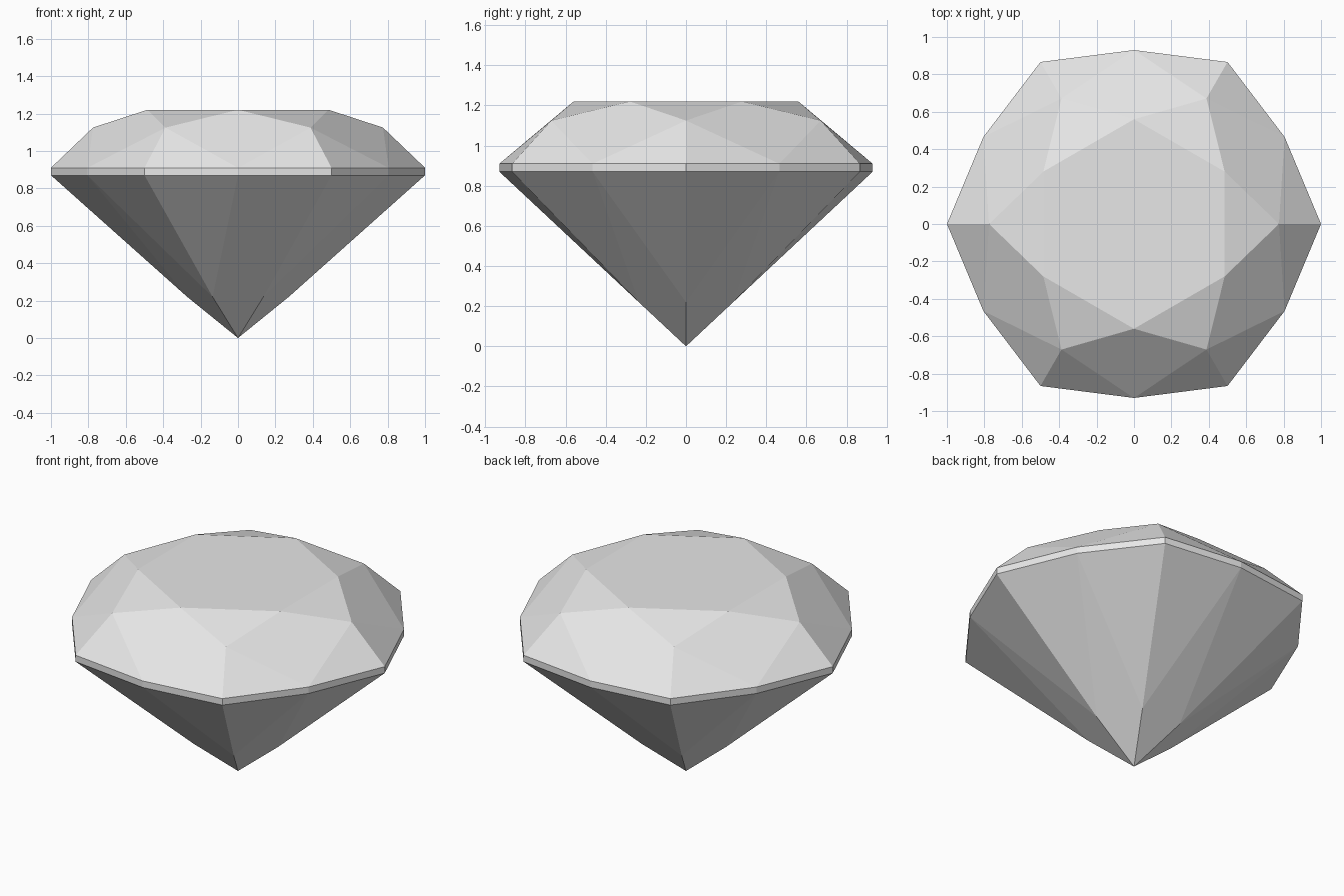
import bpy
import bmesh
from math import cos, sin, radians

if "Cube" in bpy.data.objects:
    bpy.data.objects.remove(bpy.data.objects["Cube"], do_unlink=True)

# Gem colour
grey = bpy.data.materials.new("gem_grey")
grey.use_nodes = True
colour = (0.8, 0.8, 0.8, 1)
grey.diffuse_color = colour
grey.node_tree.nodes["Principled BSDF"].inputs["Base Color"].default_value = colour

SIDES = 6
STEP = 360 / SIDES
HALF = STEP / 2
bm = bmesh.new()


def ring(radius, z, offset=0):
    """Six vertices evenly spaced round the gem."""
    angles = [radians(i * STEP + offset) for i in range(SIDES)]
    return [bm.verts.new((radius * cos(a), radius * sin(a), z)) for a in angles]


# Rings of corners, from the table down to the culet
table = ring(0.56, 1.22, HALF)
crown = ring(0.775, 1.125)
top_main, top_mid = ring(1, 0.91), ring(0.93, 0.91, HALF)
low_main, low_mid = ring(1, 0.87), ring(0.93, 0.87, HALF)
pavilion = ring(0.2716, 0.22)
culet = bm.verts.new((0, 0, 0))

bm.faces.new(table)
for i in range(SIDES):
    j = (i + 1) % SIDES
    facets = [
        # Crown: star facet, kite, and upper girdle pair
        (table[i - 1], crown[i], table[i]),
        (table[i], crown[i], top_mid[i], crown[j]),
        (crown[i], top_main[i], top_mid[i]),
        (crown[j], top_mid[i], top_main[j]),
        # Girdle band
        (top_main[i], low_main[i], low_mid[i], top_mid[i]),
        (top_mid[i], low_mid[i], low_main[j], top_main[j]),
        # Pavilion: lower girdle pair and kite down to the culet
        (low_main[i], pavilion[i], low_mid[i]),
        (low_mid[i], pavilion[j], low_main[j]),
        (low_mid[i], pavilion[i], culet, pavilion[j]),
    ]
    for facet in facets:
        bm.faces.new(facet)

bmesh.ops.recalc_face_normals(bm, faces=bm.faces[:])
mesh = bpy.data.meshes.new("cut_gem")
bm.to_mesh(mesh)
bm.free()
mesh.materials.append(grey)
gem = bpy.data.objects.new("cut_gem", mesh)
bpy.context.collection.objects.link(gem)
